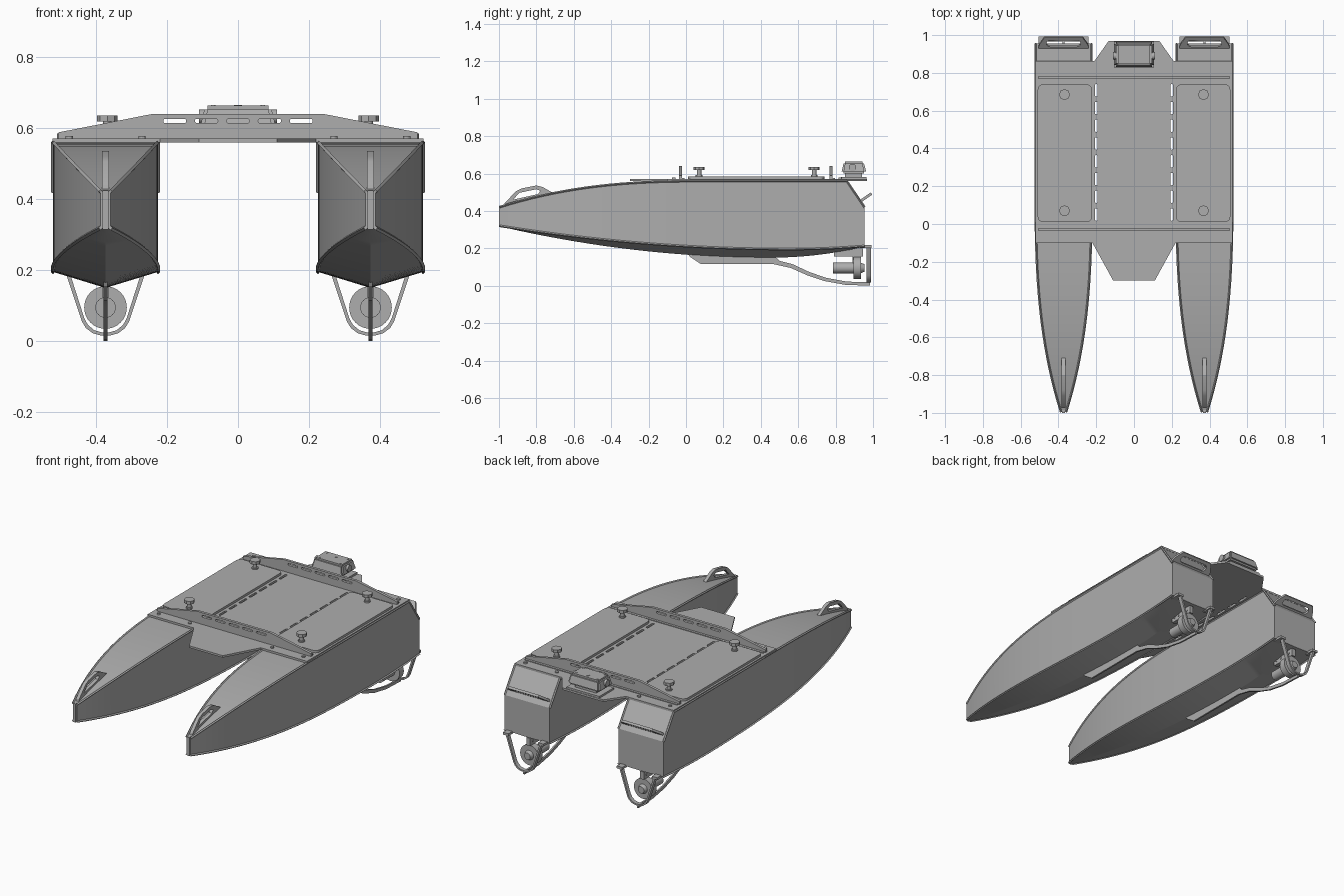
import bpy, bmesh, math
from mathutils import Matrix, Vector

cube = bpy.data.objects.get("Cube")
if cube:
    bpy.data.objects.remove(cube, do_unlink=True)

grey = bpy.data.materials.new("plain_grey")
grey.use_nodes = True
COLOUR = (0.42, 0.42, 0.42, 1)
grey.diffuse_color = COLOUR
grey.node_tree.nodes["Principled BSDF"].inputs["Base Color"].default_value = COLOUR
parts = []


def frame(u, v, origin=(0, 0, 0)):
    """Matrix whose local x and y run along u and v."""
    u, v = Vector(u).normalized(), Vector(v).normalized()
    m = Matrix((u, v, u.cross(v))).transposed().to_4x4()
    m.translation = origin
    return m


X, Y, Z = Vector((1, 0, 0)), Vector((0, 1, 0)), Vector((0, 0, 1))


def add(name, mesh):
    ob = bpy.data.objects.new(name, mesh)
    bpy.context.scene.collection.objects.link(ob)
    mesh.materials.clear()
    mesh.materials.append(grey)
    parts.append(ob)
    return ob


def curve_mesh(name, curve, matrix):
    tmp = bpy.data.objects.new("tmp", curve)
    bpy.context.scene.collection.objects.link(tmp)
    dg = bpy.context.evaluated_depsgraph_get()
    mesh = bpy.data.meshes.new_from_object(tmp.evaluated_get(dg))
    bpy.data.objects.remove(tmp, do_unlink=True)
    mesh.transform(matrix)
    return add(name, mesh)


def spline(curve, pts, cyclic):
    s = curve.splines.new('POLY')
    s.points.add(len(pts) - 1)
    for p, co in zip(s.points, pts):
        p.co = (*co, 1) if len(co) == 3 else (*co, 0, 1)
    s.use_cyclic_u = cyclic


def plate(name, loops, thick, matrix):
    """Flat plate from an outline followed by its holes."""
    c = bpy.data.curves.new(name, 'CURVE')
    c.dimensions, c.fill_mode, c.extrude = '2D', 'BOTH', thick / 2
    for pts in loops:
        spline(c, pts, True)
    return curve_mesh(name, c, matrix)


def rail(name, pts, radius):
    c = bpy.data.curves.new(name, 'CURVE')
    c.dimensions, c.bevel_depth, c.bevel_resolution = '3D', radius, 0
    c.use_fill_caps = True
    spline(c, pts, False)
    return curve_mesh(name, c, Matrix())


def rrect(cx, cy, w, h, r, n=5):
    """Rounded rectangle outline."""
    pts = []
    for k, (sx, sy) in enumerate(((1, 1), (-1, 1), (-1, -1), (1, -1))):
        for i in range(n + 1):
            a = (k + i / n) * math.pi / 2
            pts.append((cx + sx * (w / 2 - r) + r * math.cos(a),
                        cy + sy * (h / 2 - r) + r * math.sin(a)))
    return pts


def cylinder(name, start, axis, length, r1, r2=None, n=24):
    bm = bmesh.new()
    bmesh.ops.create_cone(bm, cap_ends=True, segments=n, radius1=r1,
                          radius2=r1 if r2 is None else r2, depth=length)
    axis = Vector(axis)
    m = axis.to_track_quat('Z', 'Y').to_matrix().to_4x4()
    m.translation = Vector(start) + axis * length / 2
    bm.transform(m)
    mesh = bpy.data.meshes.new(name)
    bm.to_mesh(mesh)
    bm.free()
    return add(name, mesh)


def box(name, lo, hi, bevel=0):
    lo, hi = Vector(lo), Vector(hi)
    bm = bmesh.new()
    bmesh.ops.create_cube(bm, size=1)
    bm.transform(Matrix.Translation((lo + hi) / 2) @ Matrix.Diagonal((*(hi - lo), 1)))
    if bevel:
        bmesh.ops.bevel(bm, geom=bm.edges[:], offset=bevel, segments=2, affect='EDGES')
    mesh = bpy.data.meshes.new(name)
    bm.to_mesh(mesh)
    bm.free()
    return add(name, mesh)


# Hull lines as functions of the length
def width(y):
    return 0.012 + 0.136 * (1 - max(0, (0.2 - y) / 1.2) ** 2.8)


def deck(y):
    if y > 0.86:
        return 0.56 - 0.14 * (y - 0.86) / 0.095
    return 0.56 - 0.14 * max(0, (0.1 - y) / 1.1) ** 2.5


def chine(y):
    return 0.195 + (0.125 * ((0.55 - y) / 1.55) ** 2 if y < 0.55 else 0.1 * (y - 0.55) ** 2)


def keel(y):
    return 0.15 + (0.168 * ((0.45 - y) / 1.45) ** 2 if y < 0.45 else 0.23 * (y - 0.45) ** 2)


STATIONS = [-0.995 + 1.855 * i / 32 for i in range(33)] + [0.955]


def hull(name, cx):
    bm = bmesh.new()
    rings = []
    for y in STATIONS:
        w = width(y)
        ring = [(0, keel(y)), (w, chine(y)), (w, deck(y)), (-w, deck(y)), (-w, chine(y))]
        rings.append([bm.verts.new((cx + x, y, z)) for x, z in ring])
    for a, b in zip(rings, rings[1:]):
        for i in range(5):
            j = (i + 1) % 5
            bm.faces.new((a[i], a[j], b[j], b[i]))
    bm.faces.new(rings[0])
    bm.faces.new(rings[-1])
    bmesh.ops.recalc_face_normals(bm, faces=bm.faces)
    mesh = bpy.data.meshes.new(name)
    bm.to_mesh(mesh)
    bm.free()
    add(name, mesh)


SIDE = frame(Y, Z)
for side, s in (("left", 1), ("right", -1)):
    cx = 0.373 * s
    hull(side + "_hull", cx)
    # Gunwale and chine rails
    for e in (-1, 1):
        for label, line in (("gunwale", deck), ("chine_rail", chine)):
            rail(f"{side}_{label}", [(cx + e * width(y), y, line(y)) for y in STATIONS], 0.006)
    box(side + "_stem", (cx - 0.008, -1, 0.315), (cx + 0.008, -0.985, 0.425))

    # Lifting handles at bow and stern
    plate(side + "_bow_handle",
          [[(-0.975, 0.415), (-0.97, 0.44), (-0.91, 0.505), (-0.88, 0.52), (-0.8, 0.536),
            (-0.765, 0.527), (-0.7, 0.49), (-0.72, 0.475)],
           [(-0.925, 0.46), (-0.89, 0.497), (-0.8, 0.516), (-0.78, 0.508), (-0.79, 0.49)]],
          0.02, frame(Y, Z, (cx, 0, 0)))
    plate(side + "_stern_handle",
          [[(-0.135, -0.01), (0.135, -0.01), (0.13, 0.025), (0.1, 0.075), (-0.1, 0.075),
            (-0.13, 0.025)], rrect(0, 0.035, 0.18, 0.04, 0.018)],
          0.014, frame(X, (0, 0.82, 0.57), (cx, 0.93, 0.45)))

    # Skeg running back into the guard strap
    plate(side + "_skeg",
          [[(0, 0.19), (0.02, 0.155), (0.08, 0.115), (0.47, 0.115), (0.56, 0.095), (0.65, 0.055),
            (0.74, 0.025), (0.85, 0.005), (0.985, 0), (0.985, 0.018), (0.86, 0.022), (0.75, 0.042),
            (0.66, 0.073), (0.57, 0.115), (0.5, 0.133), (0.46, 0.17)]],
          0.01, frame(Y, Z, (cx, 0, 0)))
    # Propeller guard hoop
    half = [(0.118, 0.21), (0.066, 0.055), (0.055, 0.037), (0.035, 0.022), (0.012, 0.016)]
    outer = half + [(-x, z) for x, z in reversed(half)]
    inner = [(x * 0.9, z if z > 0.2 else z + 0.009) for x, z in reversed(outer)]
    plate(side + "_guard_hoop", [outer + inner], 0.024, frame(X, Z, (cx, 0.978, 0)))
    for e in (-1, 1):
        x = cx + e * 0.115
        box(side + "_guard_foot", (x - 0.018, 0.93, 0.203), (x + 0.018, 0.992, 0.217))
    # Thruster
    box(side + "_thruster_bracket", (cx - 0.012, 0.79, 0.155), (cx + 0.012, 0.945, 0.2))
    for i in range(4):
        cylinder(side + "_bracket_bolt", (cx - 0.015, 0.81 + 0.036 * i, 0.177), X, 0.03, 0.006, n=10)
    box(side + "_thruster_strut", (cx - 0.009, 0.89, 0.09), (cx + 0.009, 0.935, 0.16))
    cylinder(side + "_motor", (cx, 0.785, 0.095), Y, 0.11, 0.029)
    cylinder(side + "_propeller", (cx, 0.895, 0.095), Y, 0.04, 0.06, n=32)
    cylinder(side + "_propeller_hub", (cx, 0.935, 0.095), Y, 0.02, 0.028, 0.02)

    # Hatch, its knobs and the deck bolts
    plate(side + "_hatch", [rrect(0.366 * s, 0.375, 0.288, 0.73, 0.03)], 0.015,
          Matrix.Translation((0, 0, 0.577)))
    for y in (0.07, 0.685):
        cylinder(side + "_knob_base", (0.368 * s, y, 0.58), Z, 0.012, 0.018)
        cylinder(side + "_knob_stem", (0.368 * s, y, 0.59), Z, 0.03, 0.012)
        cylinder(side + "_knob", (0.368 * s, y, 0.618), Z, 0.018, 0.029, n=8)
    for x in (0.27, 0.475):
        for y in (-0.065, 0.825):
            cylinder("deck_bolt", (x * s, y, 0.57), Z, 0.008, 0.01, n=12)

# Deck plate with two rows of slots
half = [(0.11, -0.3), (0.22, -0.1), (0.522, -0.1), (0.522, 0.862), (0.21, 0.862), (0.135, 0.968)]
outline = half + [(-x, y) for x, y in reversed(half)]
slots = [rrect(x, 0.05 + 0.094 * i, 0.014, 0.066, 0.006, 3) for x in (-0.2, 0.2) for i in range(8)]
plate("deck_plate", [outline] + slots, 0.012, Matrix.Translation((0, 0, 0.565)))

# Arched cross beams with slots
half = [(0.505, 0.568), (0.505, 0.588), (0.24, 0.64)]
outline = half + [(-x, z) for x, z in reversed(half)]
slots = [rrect(0.089 * i, 0.62, 0.064, 0.012, 0.005, 3) for i in range(-2, 3)]
for name, y in (("front_cross_beam", -0.03), ("rear_cross_beam", 0.775)):
    plate(name, [outline] + slots, 0.016, frame(X, Z, (0, y, 0)))
    box(name + "_foot", (-0.5, y - 0.004, 0.568), (0.5, y + 0.022, 0.575))

# Sensor unit on the rear tab
box("sensor_base", (-0.107, 0.828, 0.57), (0.107, 0.965, 0.582))
box("sensor_pedestal", (-0.07, 0.85, 0.58), (0.07, 0.94, 0.605))
body = box("sensor_body", (-0.105, 0.832, 0.6), (0.105, 0.963, 0.663), 0.01)
for v in body.data.vertices:
    if v.co.z > 0.63:
        v.co.x *= 0.9
        v.co.y = 0.895 + (v.co.y - 0.895) * 0.84
for s in (-1, 1):
    cylinder("sensor_lens", (0.09 * s, 0.89, 0.632), X * s, 0.02, 0.02)
    for y in (0.86, 0.93):
        cylinder("sensor_screw", (0.07 * s, y, 0.66), Z, 0.005, 0.007, n=10)
cylinder("sensor_cap", (0, 0.92, 0.66), Z, 0.005, 0.011, n=16)

# Smooth shading with sharp edges kept
bpy.ops.object.select_all(action='DESELECT')
for ob in parts:
    ob.select_set(True)
bpy.context.view_layer.objects.active = parts[0]
bpy.ops.object.shade_smooth_by_angle(angle=math.radians(25))
